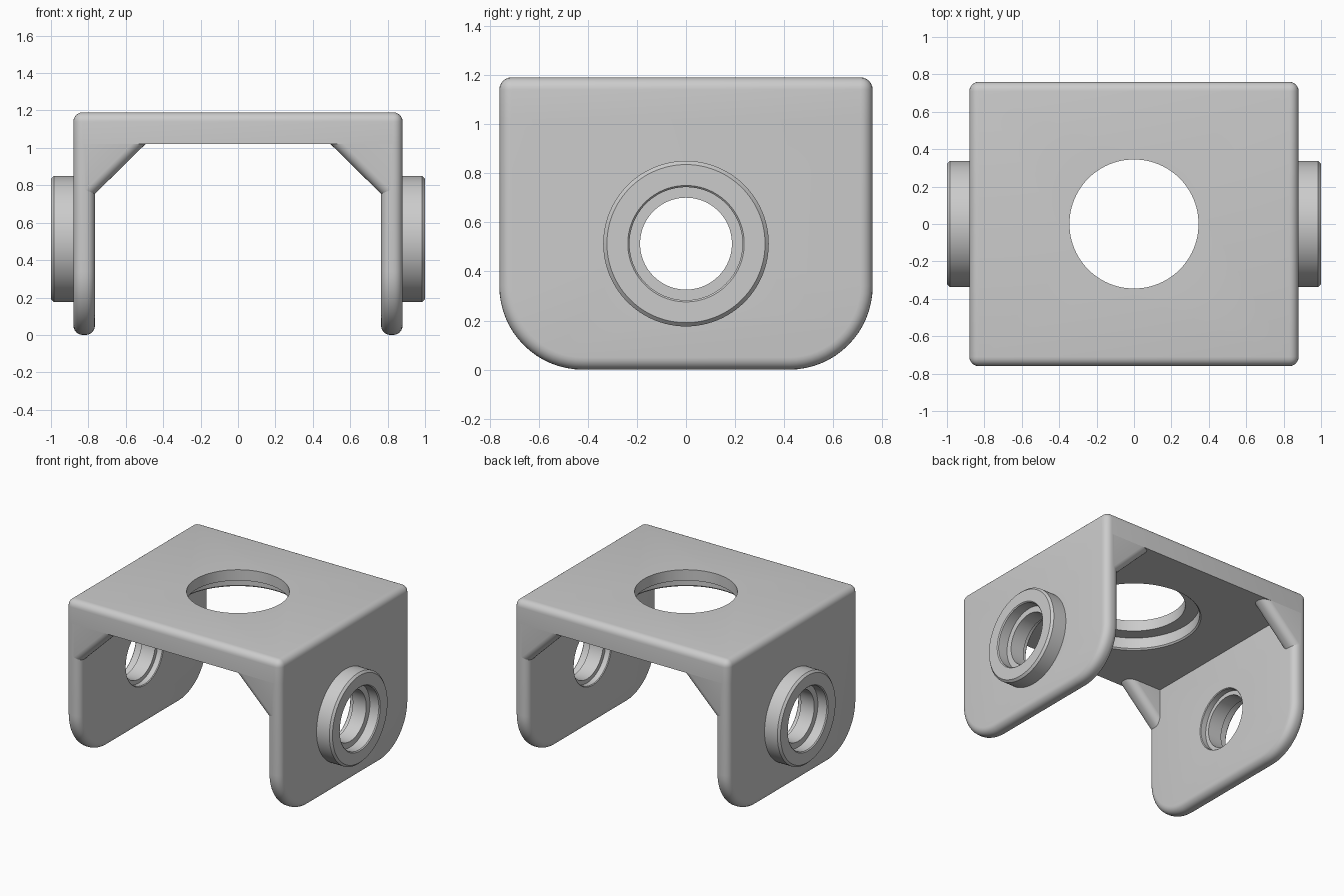
import bpy, bmesh, math
from mathutils import Vector

if "Cube" in bpy.data.objects:
    bpy.data.objects.remove(bpy.data.objects["Cube"])

X_OUT, X_IN, Y, TOP, CEIL = 0.88, 0.765, 0.76, 1.19, 1.02
FILLET, HUB_Z, SEG = 0.05, 0.513, 96

grey = bpy.data.materials.new("plain_grey")
grey.diffuse_color = (0.6, 0.6, 0.6, 1)
grey.use_nodes = True
grey.node_tree.nodes["Principled BSDF"].inputs["Base Color"].default_value = grey.diffuse_color


def finish(name, bm):
    bmesh.ops.recalc_face_normals(bm, faces=bm.faces)
    mesh = bpy.data.meshes.new(name)
    bm.to_mesh(mesh)
    bm.free()
    mesh.materials.append(grey)
    obj = bpy.data.objects.new(name, mesh)
    bpy.context.collection.objects.link(obj)
    return obj


def prism(name, points, offset, rounded):
    """Extrude a 3D outline by offset, then fillet the edges the rule picks."""
    bm = bmesh.new()
    face = bm.faces.new([bm.verts.new(p) for p in points])
    ext = bmesh.ops.extrude_face_region(bm, geom=[face], use_keep_orig=True)
    verts = [g for g in ext["geom"] if isinstance(g, bmesh.types.BMVert)]
    bmesh.ops.translate(bm, vec=offset, verts=verts)
    bmesh.ops.recalc_face_normals(bm, faces=bm.faces)
    edges = [e for e in bm.edges if rounded(e.verts[0].co, e.verts[1].co)]
    bmesh.ops.bevel(bm, geom=edges, offset=FILLET, offset_type='OFFSET',
                    segments=6, profile=0.5, affect='EDGES', clamp_overlap=True)
    return finish(name, bm)


def lathe(name, profile, place):
    """Closed ring from (axial, radius) points; place maps axial, u, v to space."""
    bm = bmesh.new()
    rings = []
    for i in range(SEG):
        a = 2 * math.pi * i / SEG
        rings.append([bm.verts.new(place(t, r * math.cos(a), r * math.sin(a)))
                      for t, r in profile])
    n = len(profile)
    for i in range(SEG):
        p, q = rings[i], rings[(i + 1) % SEG]
        for j in range(n):
            k = (j + 1) % n
            bm.faces.new((p[j], p[k], q[k], q[j]))
    return finish(name, bm)


def plug(name, profile, place):
    """Solid turned cutter with flat end caps."""
    bm = bmesh.new()
    rings = [[bm.verts.new(place(t, r * math.cos(2 * math.pi * i / SEG),
                                 r * math.sin(2 * math.pi * i / SEG)))
              for i in range(SEG)] for t, r in profile]
    for p, q in zip(rings, rings[1:]):
        for i in range(SEG):
            k = (i + 1) % SEG
            bm.faces.new((p[i], p[k], q[k], q[i]))
    bm.faces.new(rings[0])
    bm.faces.new(rings[-1])
    return finish(name, bm)


def cut(obj, cutter):
    cutter.hide_render = True
    mod = obj.modifiers.new("hole", 'BOOLEAN')
    mod.operation, mod.solver, mod.object = 'DIFFERENCE', 'EXACT', cutter
    bpy.context.view_layer.objects.active = obj
    bpy.ops.object.modifier_apply(modifier=mod.name)
    bpy.data.objects.remove(cutter)


def same(a, b):
    return abs(a - b) < 1e-4


# Top plate: filleted above and at the corners, sharp below, stepped round hole
corners = [(-X_OUT, -Y, CEIL), (X_OUT, -Y, CEIL), (X_OUT, Y, CEIL), (-X_OUT, Y, CEIL)]
top_plate = prism("top_plate", corners, Vector((0, 0, TOP - CEIL)),
                  lambda a, b: not (same(a.z, CEIL) and same(b.z, CEIL)))
cut(top_plate, plug("top_hole_cutter",
                    [(CEIL - 0.05, 0.45), (CEIL, 0.45), (CEIL + 0.01, 0.44),
                     (CEIL + 0.09, 0.44), (CEIL + 0.09, 0.345), (TOP + 0.1, 0.345)],
                    lambda t, u, v: (u, v, t)))

# Side plate outline with large rounded lower corners
R = 0.34
outline = [(Y, CEIL)]
for cy, start in ((Y - R, 0), (R - Y, -90)):
    for i in range(17):
        a = math.radians(start - 90 * i / 16)
        outline.append((cy + R * math.cos(a), R + R * math.sin(a)))
outline.append((-Y, CEIL))

for s, side in ((-1, "left"), (1, "right")):
    # Side plate, with an opening that the hub fills
    plate = prism(side + "_side_plate", [(s * X_IN, y, z) for y, z in outline],
                  Vector((s * (X_OUT - X_IN), 0, 0)),
                  lambda a, b: same(a.x, b.x) and not (same(a.z, CEIL) and same(b.z, CEIL)))

    def on_side(t, u, v):
        return (s * t, u, HUB_Z + v)

    cut(plate, plug("side_hole_cutter", [(0.6, 0.28), (1.1, 0.28)], on_side))

    # Hub with a chamfered rim and a bore stepped from both ends
    lathe(side + "_hub",
          [(X_IN, 0.28), (X_OUT, 0.28), (X_OUT, 0.337), (0.985, 0.337), (1.0, 0.322),
           (1.0, 0.237), (0.993, 0.23), (0.92, 0.23), (0.92, 0.187),
           (0.81, 0.187), (0.81, 0.217), (X_IN + 0.005, 0.217), (X_IN, 0.222)], on_side)

    # Corner gussets at the front and back edges
    for f, end in ((-1, "front"), (1, "back")):
        tri = [(0.495, CEIL), (0.82, 0.70), (0.82, CEIL)]
        prism(f"{side}_{end}_gusset", [(s * x, f * Y, z) for x, z in tri],
              Vector((0, -f * 0.12, 0)),
              lambda a, b: same(a.y, b.y) and not same(a.x, b.x) and not same(a.z, b.z))

# Smooth fillets and round walls, crisp flat edges
for obj in bpy.context.collection.objects:
    obj.select_set(True)
bpy.context.view_layer.objects.active = top_plate
bpy.ops.object.shade_smooth_by_angle(angle=math.radians(30))
